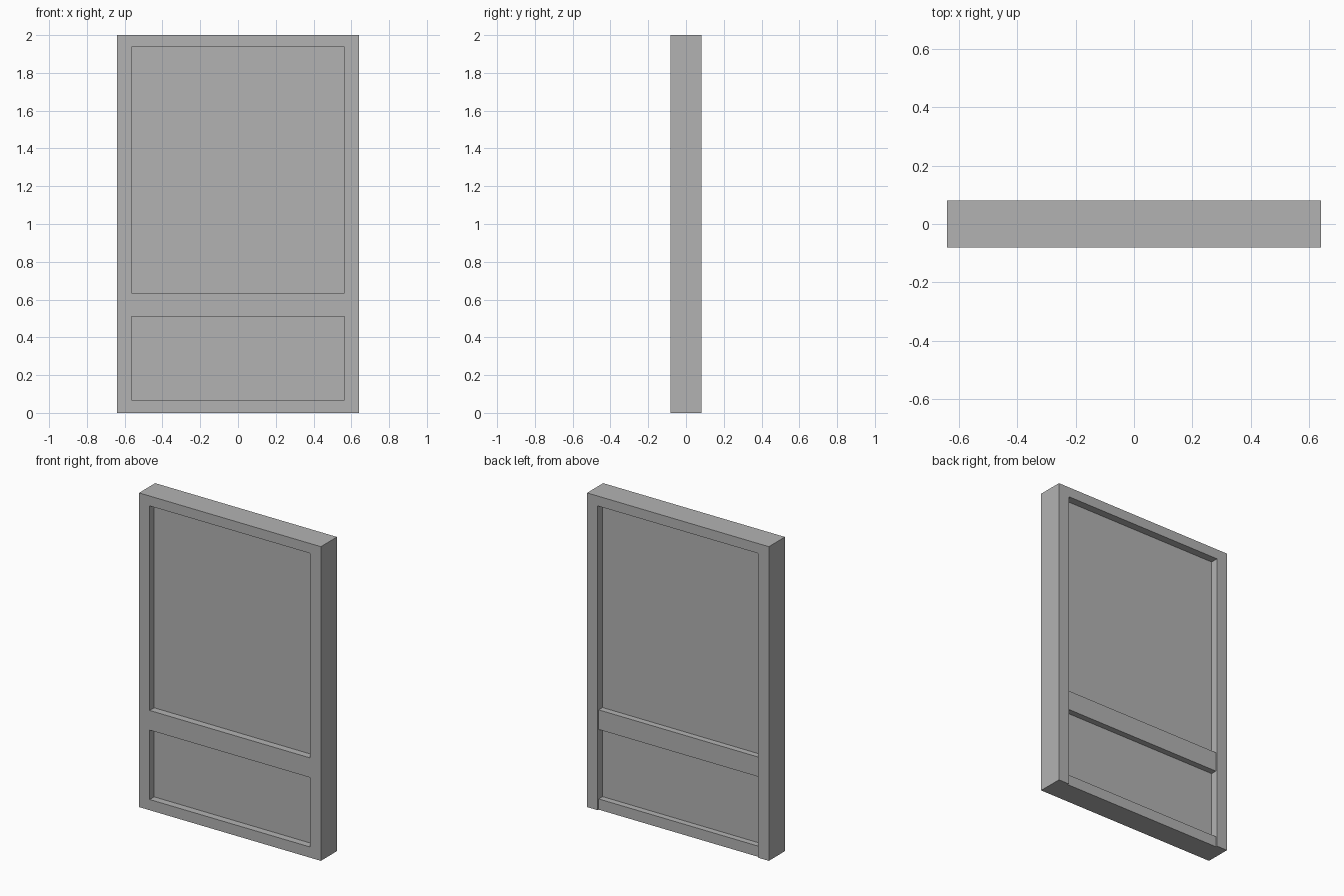
import bpy

cube = bpy.data.objects.get("Cube")
if cube:
    bpy.data.objects.remove(cube, do_unlink=True)

# One plain grey for the whole door
grey = bpy.data.materials.new("plain grey")
grey.use_nodes = True
colour = (0.45, 0.45, 0.45, 1)
grey.diffuse_color = colour
grey.node_tree.nodes["Principled BSDF"].inputs["Base Color"].default_value = colour


def board(name, x, y, z):
    """Box spanning the given (low, high) ranges."""
    bpy.ops.mesh.primitive_cube_add(size=1)
    ob = bpy.context.object
    ob.name = name
    ob.location = [(a + b) / 2 for a, b in (x, y, z)]
    ob.scale = [b - a for a, b in (x, y, z)]
    bpy.ops.object.transform_apply(location=True, scale=True)
    ob.data.materials.append(grey)
    return ob


W, D, H = 0.64, 0.081, 2.0     # half width, half depth, height
INNER = 0.565                  # half width of the openings
TOP = 1.937                    # underside of the top rail
BACK = D - 0.01                # lower rails sit slightly in at the back

# Frame
for side, s in (("left", 1), ("right", -1)):
    board(side + "_stile", sorted((s * INNER, s * W)), (-D, D), (0, TOP))
board("top_rail", (-W, W), (-D, D), (TOP, H))
board("middle_rail", (-INNER, INNER), (-D, BACK), (0.51, 0.635))
board("bottom_rail", (-INNER, INNER), (-D, BACK), (0, 0.068))

# Recessed panels
for name, z in (("upper_panel", (0.635, TOP)), ("lower_panel", (0.068, 0.51))):
    board(name, (-INNER, INNER), (-0.036, 0.032), z)
